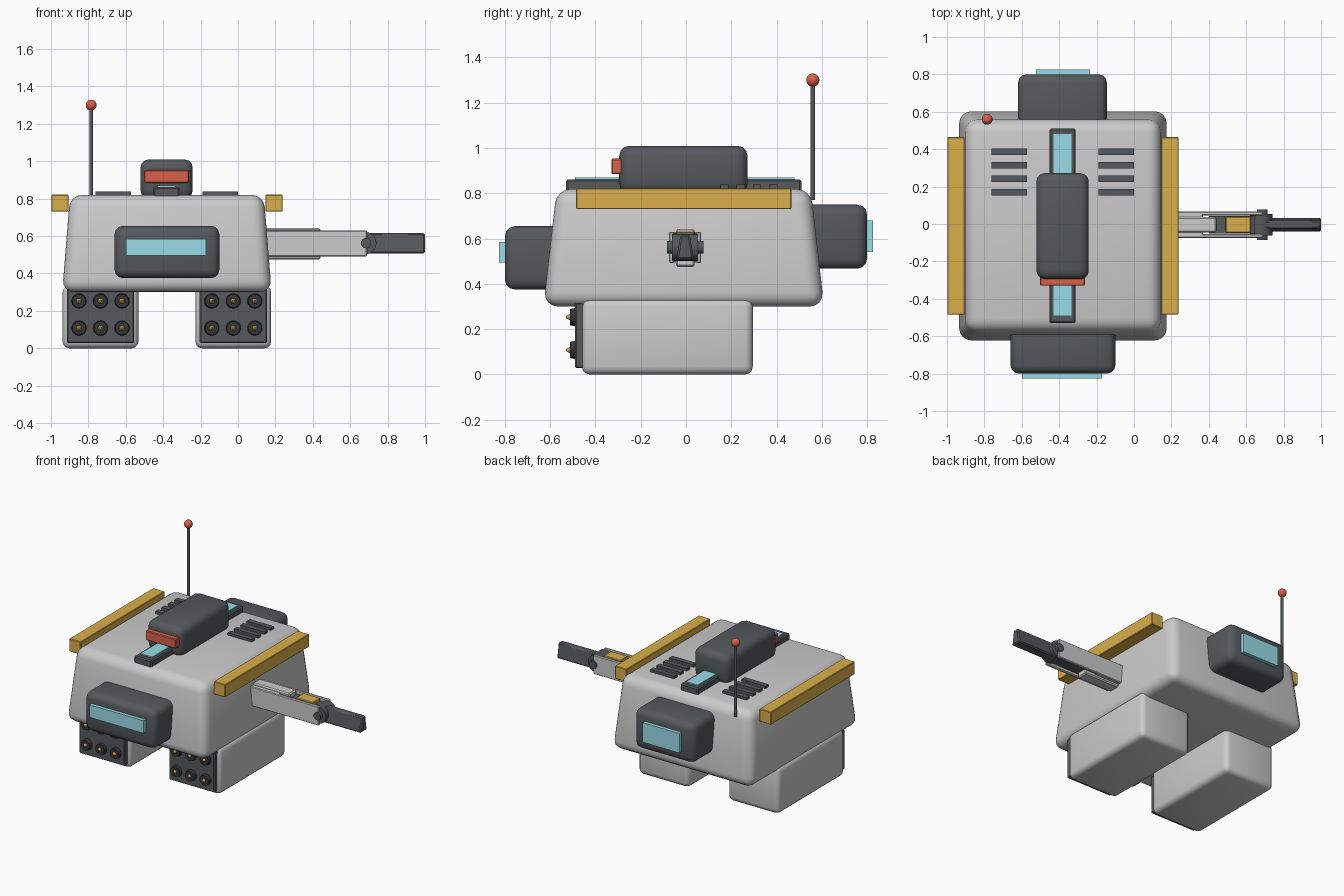
import bpy
from math import radians, pi

if "Cube" in bpy.data.objects:
    bpy.data.objects.remove(bpy.data.objects["Cube"])


def mat(name, color):
    m = bpy.data.materials.new(name)
    m.diffuse_color = (*color, 1)
    m.use_nodes = True
    m.node_tree.nodes["Principled BSDF"].inputs["Base Color"].default_value = m.diffuse_color
    return m


DARK = mat("dark_metal", (0.09, 0.10, 0.11))
BLACK = mat("black_metal", (0.035, 0.035, 0.04))
RED = mat("red_light", (0.70, 0.12, 0.07))
YELLOW = mat("yellow_paint", (0.70, 0.43, 0.07))
GLASS = mat("pale_glass", (0.32, 0.72, 0.80))
GOLD = mat("gold_tip", (0.55, 0.36, 0.08))


def finish(ob, name, material=None, bevel=0, segments=3):
    ob.name = name
    if material:
        ob.data.materials.append(material)
    if bevel:
        b = ob.modifiers.new("bevel", 'BEVEL')
        b.width, b.segments = bevel, segments
        b.limit_method = 'NONE'
        bpy.ops.object.modifier_apply(modifier=b.name)
    bpy.ops.object.shade_smooth_by_angle(angle=radians(35))
    return ob


def box(name, x, y, z, material=None, bevel=0.0, segments=3, taper=None):
    """Box from min/max ranges; taper = (axis, scale a, scale b) on its + end."""
    bpy.ops.mesh.primitive_cube_add(size=1)
    ob = bpy.context.object
    for v in ob.data.vertices:
        co = list(v.co)
        if taper:
            axis, a, b = taper
            others = [i for i in range(3) if i != axis]
            if co[axis] > 0:
                co[others[0]] *= a
                co[others[1]] *= b
        v.co = [c * (r[1] - r[0]) for c, r in zip(co, (x, y, z))]
    ob.location = [(r[0] + r[1]) / 2 for r in (x, y, z)]
    return finish(ob, name, material, bevel, segments)


def cyl(name, loc, r, depth, axis='Z', material=None, r2=None, verts=20, bevel=0):
    rot = {'X': (0, pi / 2, 0), 'Y': (pi / 2, 0, 0), 'Z': (0, 0, 0)}[axis]
    bpy.ops.mesh.primitive_cone_add(vertices=verts, radius1=r, depth=depth,
                                    radius2=r if r2 is None else r2,
                                    location=loc, rotation=rot)
    return finish(bpy.context.object, name, material, bevel)


def ball(name, loc, r, material=None):
    bpy.ops.mesh.primitive_uv_sphere_add(segments=20, ring_count=12, radius=r, location=loc)
    return finish(bpy.context.object, name, material)


CX = -0.38  # body centre line

# tapered hull
box("hull", (-0.94, 0.18), (-0.63, 0.61), (0.30, 0.82), None, 0.065, 4,
    taper=(2, 0.925, 0.905))

# missile pods under the hull
for side, s in (("left", -1), ("right", 1)):
    c = CX + s * 0.355
    box(f"{side}_pod", (c - 0.202, c + 0.202), (-0.46, 0.295), (0.0, 0.335), None, 0.035)
    box(f"{side}_pod_face", (c - 0.18, c + 0.18), (-0.49, -0.44), (0.028, 0.318), DARK, 0.006, 1)
    for i in range(3):
        for j in range(2):
            x, z = c + (i - 1) * 0.115, 0.108 + j * 0.145
            cyl(f"{side}_tube", (x, -0.495, z), 0.042, 0.035, 'Y', BLACK, 0.036)
            cyl(f"{side}_missile_nose", (x, -0.518, z), 0.017, 0.022, 'Y', GOLD, 0.005, 12)

# front and rear sensor housings with windows
box("front_housing", (-0.66, -0.10), (-0.80, -0.50), (0.375, 0.655), DARK, 0.045)
box("front_window", (-0.60, -0.17), (-0.825, -0.78), (0.495, 0.585), GLASS)
box("rear_housing", (-0.62, -0.145), (0.46, 0.80), (0.467, 0.75), DARK, 0.045)
box("rear_window", (-0.525, -0.235), (0.78, 0.825), (0.54, 0.68), GLASS)

# roof rail, turret and red light
box("roof_rail", (-0.452, -0.312), (-0.53, 0.51), (0.80, 0.862), DARK, 0.008, 1)
box("roof_rail_glass", (-0.43, -0.335), (-0.49, 0.48), (0.84, 0.870), GLASS)
box("turret", (-0.522, -0.242), (-0.295, 0.272), (0.80, 1.01), DARK, 0.045)
box("turret_light", (-0.502, -0.262), (-0.33, -0.27), (0.885, 0.953), RED, 0.005, 1)

# roof vents, side bars and corner bolts
for side, s in (("left", -1), ("right", 1)):
    c = CX + s * 0.286
    for i in range(4):
        y = 0.17 + i * 0.072
        box(f"{side}_vent", (c - 0.095, c + 0.095), (y - 0.018, y + 0.018), (0.80, 0.838), DARK)
    c = CX + s * 0.572
    box(f"{side}_bar", (c - 0.046, c + 0.046), (-0.485, 0.465), (0.73, 0.822), YELLOW, 0.004, 1)
    for y in (-0.535, 0.515):
        ball(f"{side}_bolt", (CX + s * 0.48, y, 0.78), 0.02, DARK)

# antenna
cyl("antenna_mast", (-0.785, 0.56, 1.03), 0.010, 0.52, 'Z', DARK, verts=12)
ball("antenna_tip", (-0.785, 0.56, 1.30), 0.029, RED)

# gun arm on the right side
box("arm_sleeve", (0.05, 0.37), (-0.075, 0.066), (0.495, 0.63), None, 0.006, 1)
box("arm_core", (0.05, 0.44), (-0.045, 0.038), (0.475, 0.642), None, 0.008, 1)
for y in (-0.064, 0.056):
    box("arm_side_plate", (0.05, 0.69), (y - 0.011, y + 0.011), (0.492, 0.63), None, 0.005, 1)
box("arm_inner", (0.40, 0.68), (-0.05, 0.042), (0.51, 0.61), DARK)
box("arm_yellow_cover", (0.49, 0.625), (-0.046, 0.040), (0.58, 0.63), YELLOW, 0.004, 1)
cyl("arm_hinge", (0.68, -0.004, 0.562), 0.06, 0.115, 'Y', DARK, verts=24)
cyl("arm_hinge_pin", (0.685, -0.004, 0.562), 0.028, 0.162, 'Y', DARK, verts=16)
box("arm_barrel", (0.68, 1.0), (-0.042, 0.034), (0.508, 0.616), DARK, 0.008, 1,
    taper=(2, 1.0, 0.55))
